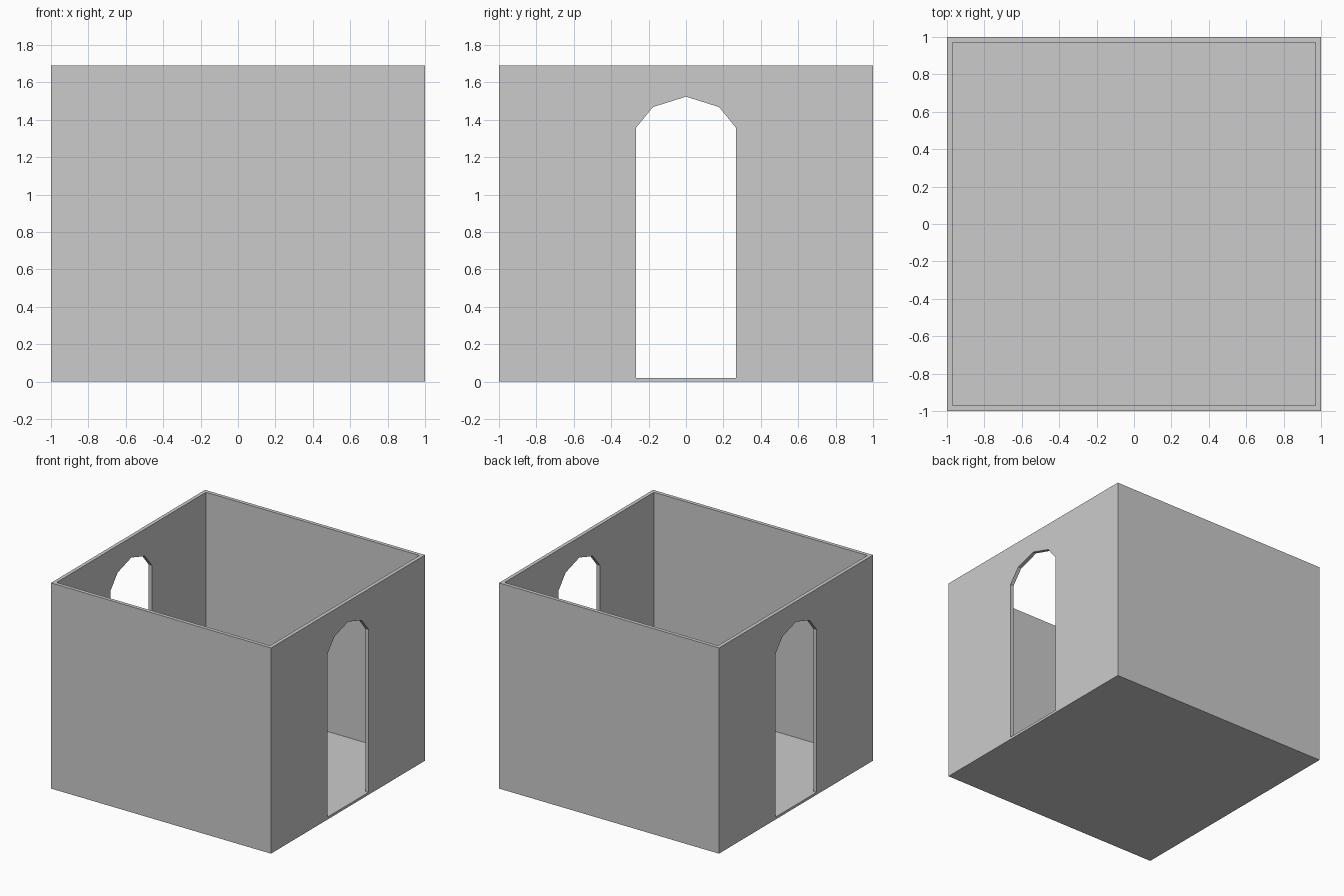
import bpy, bmesh
from mathutils import Vector

if "Cube" in bpy.data.objects:
    bpy.data.objects.remove(bpy.data.objects["Cube"])

HEIGHT, WALL, FLOOR = 1.69, 0.03, 0.02


def prism(name, profile, offset):
    """Extrude a closed profile of 3D points along an offset vector."""
    bm = bmesh.new()
    face = bm.faces.new([bm.verts.new(p) for p in profile])
    ext = bmesh.ops.extrude_face_region(bm, geom=[face], use_keep_orig=True)
    moved = [v for v in ext["geom"] if isinstance(v, bmesh.types.BMVert)]
    bmesh.ops.translate(bm, verts=moved, vec=Vector(offset))
    bmesh.ops.recalc_face_normals(bm, faces=bm.faces[:])
    mesh = bpy.data.meshes.new(name)
    bm.to_mesh(mesh)
    bm.free()
    obj = bpy.data.objects.new(name, mesh)
    bpy.context.collection.objects.link(obj)
    return obj


def box(name, half, z0, z1):
    corners = [(-half, -half, z0), (half, -half, z0), (half, half, z0), (-half, half, z0)]
    return prism(name, corners, (0, 0, z1 - z0))


def cut(target, cutter):
    mod = target.modifiers.new(cutter.name, "BOOLEAN")
    mod.operation = "DIFFERENCE"
    mod.solver = "EXACT"
    mod.object = cutter
    bpy.context.view_layer.objects.active = target
    bpy.ops.object.modifier_apply(modifier=mod.name)
    bpy.data.objects.remove(cutter)


# Solid block hollowed into an open-topped room with a thin floor
room = box("room_walls_and_floor", 1.0, 0, HEIGHT)
cut(room, box("interior_cutter", 1.0 - WALL, FLOOR, HEIGHT + 0.3))

# Arched doorways, one through each side wall
half_arch = [(0.267, FLOOR), (0.267, 1.358), (0.177, 1.468)]
outline = half_arch + [(0, 1.524)] + [(-y, z) for y, z in reversed(half_arch)]
cut(room, prism("doorway_cutter", [(-1.2, y, z) for y, z in outline], (2.4, 0, 0)))
